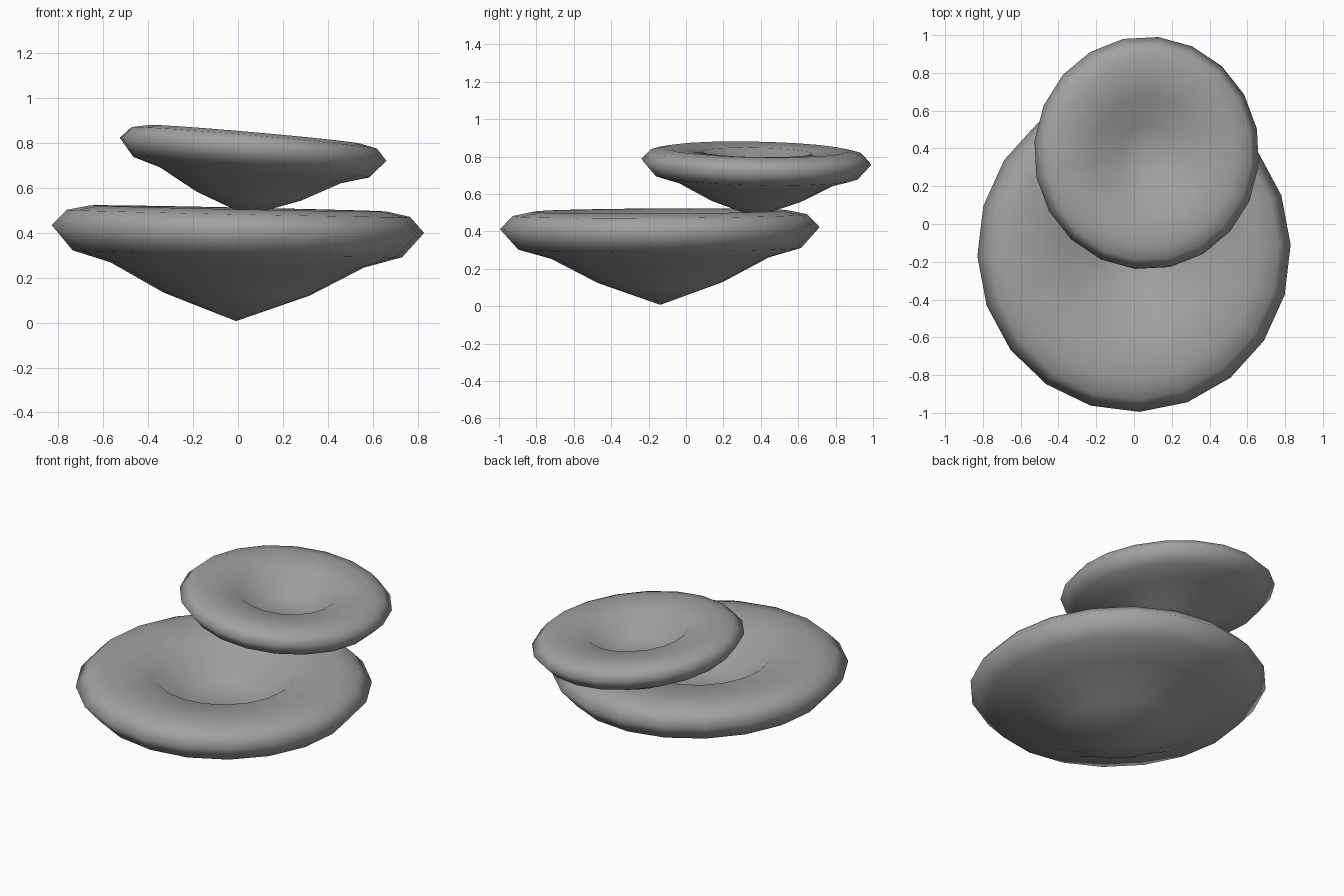
import bpy, bmesh, math
from mathutils import Matrix, Vector

cube = bpy.data.objects.get("Cube")
if cube:
    bpy.data.objects.remove(cube, do_unlink=True)

# Plain grey material
grey = bpy.data.materials.new("plain_grey")
grey.use_nodes = True
colour = (0.36, 0.36, 0.36, 1)
grey.diffuse_color = colour
grey.node_tree.nodes["Principled BSDF"].inputs["Base Color"].default_value = colour

SIDES = 20
# Radius and height: underside, rim, then the hollow on top
PROFILE = [(0, -.41), (.325, -.29), (.565, -.16), (.735, -.11), (.83, 0), (.765, .07),
           (.66, .092), (.4, .07), (.2, -.09), (0, -.09)]


def dish(name, centre, normal, scale, stretch, turn):
    bm = bmesh.new()
    rings = []
    for r, z in PROFILE:
        count = SIDES if r else 1
        angles = [turn + math.tau * i / SIDES for i in range(count)]
        rings.append([bm.verts.new((r * math.cos(a), r * stretch * math.sin(a), z)) for a in angles])
    for low, high in zip(rings, rings[1:]):
        for i in range(SIDES):
            j = (i + 1) % SIDES
            corners = [low[i % len(low)], low[j % len(low)], high[j % len(high)], high[i % len(high)]]
            bm.faces.new(list(dict.fromkeys(corners)))
    bmesh.ops.recalc_face_normals(bm, faces=bm.faces)
    for face in bm.faces:
        face.smooth = True
    # Tilt, scale and place the dish
    tilt = Vector((0, 0, 1)).rotation_difference(Vector(normal)).to_matrix().to_4x4()
    bm.transform(Matrix.Translation(centre) @ tilt @ Matrix.Scale(scale, 4))
    mesh = bpy.data.meshes.new(name)
    bm.to_mesh(mesh)
    bm.free()
    mesh.materials.append(grey)
    obj = bpy.data.objects.new(name, mesh)
    bpy.context.collection.objects.link(obj)
    return obj


dish("large_dish", (0, -.14, .417), (.021, -.006, 1), 1, 1.03, math.radians(2))
dish("small_dish", (.067, .376, .772), (.088, .02, 1), .722, 1.03, math.radians(-6))
